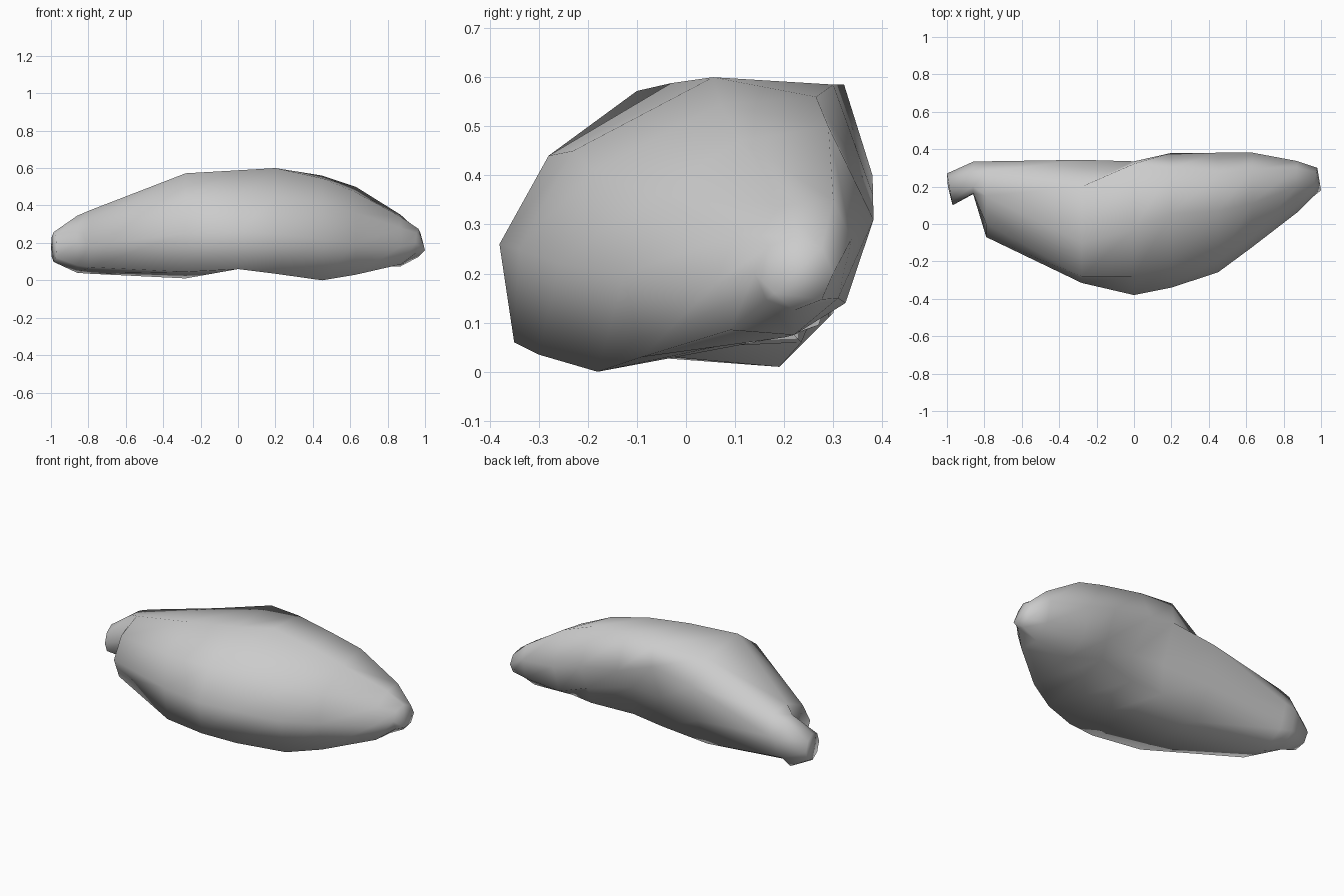
import bpy, bmesh, math

# Grey stone material
stone = bpy.data.materials.new("stone_grey")
stone.diffuse_color = (0.6, 0.6, 0.6, 1)


def end_ring(x, cy, cz, ry, rz, lean=0.0):
    """Small eight-sided oval, optionally leaning along x."""
    ring = []
    for i in range(8):
        t = i * math.pi / 4
        ring.append((x - lean * math.cos(t), cy - ry * math.cos(t), cz + rz * math.sin(t)))
    return ring


# Cross-sections (y, z): front, upper front, top, upper back, back ridge, back hollow, rear base, front base
sections = {
    -0.86: [(.16, .20), (.165, .29), (.20, .345), (.28, .34), (.333, .24), (.30, .12), (.22, .04), (.175, .08)],
    -0.79: [(-.07, .19), (0, .31), (.15, .375), (.28, .365), (.335, .25), (.29, .11), (.15, .035), (-.02, .07)],
    -0.28: [(-.315, .25), (-.28, .44), (-.10, .572), (.20, .54), (.343, .42), (.29, .19), (.19, .01), (-.28, .045)],
    0.00: [(-.380, .26), (-.28, .44), (-.03, .588), (.322, .585), (.335, .46), (.25, .24), (.235, .06), (-.35, .06)],
    0.20: [(-.340, .25), (-.23, .45), (.055, .60), (.30, .585), (.380, .40), (.22, .24), (.22, .075), (-.30, .035)],
    0.45: [(-.258, .22), (-.19, .41), (.07, .545), (.265, .56), (.381, .36), (.31, .20), (.27, .095), (-.18, 0)],
    0.63: [(-.125, .20), (-.07, .36), (.11, .47), (.29, .50), (.382, .31), (.325, .14), (.20, .07), (-.09, .03)],
    0.87: [(.06, .18), (.10, .28), (.20, .34), (.30, .35), (.337, .27), (.31, .15), (.22, .075), (.09, .085)],
}

rings = [end_ring(-0.985, .185, .178, .085, .08, -0.015)]
rings += [[(x, y, z) for y, z in pts] for x, pts in sections.items()]
rings += [end_ring(0.965, .22, .20, .08, .075, 0.015)]

# Rock body lofted through the sections
bm = bmesh.new()
loops = [[bm.verts.new(p) for p in ring] for ring in rings]
for a, b in zip(loops, loops[1:]):
    for i in range(8):
        j = (i + 1) % 8
        bm.faces.new((a[i], a[j], b[j], b[i]))

# Blunt ends
for loop, tip in ((loops[0], (-0.995, .20, .19)), (loops[-1], (1.0, .18, .16))):
    v = bm.verts.new(tip)
    for i in range(8):
        bm.faces.new((loop[i], loop[(i + 1) % 8], v))

bmesh.ops.recalc_face_normals(bm, faces=bm.faces)
for f in bm.faces:
    f.smooth = True
mesh = bpy.data.meshes.new("rock")
bm.to_mesh(mesh)
bm.free()
mesh.materials.append(stone)
rock = bpy.data.objects.new("rock", mesh)
bpy.context.collection.objects.link(rock)
